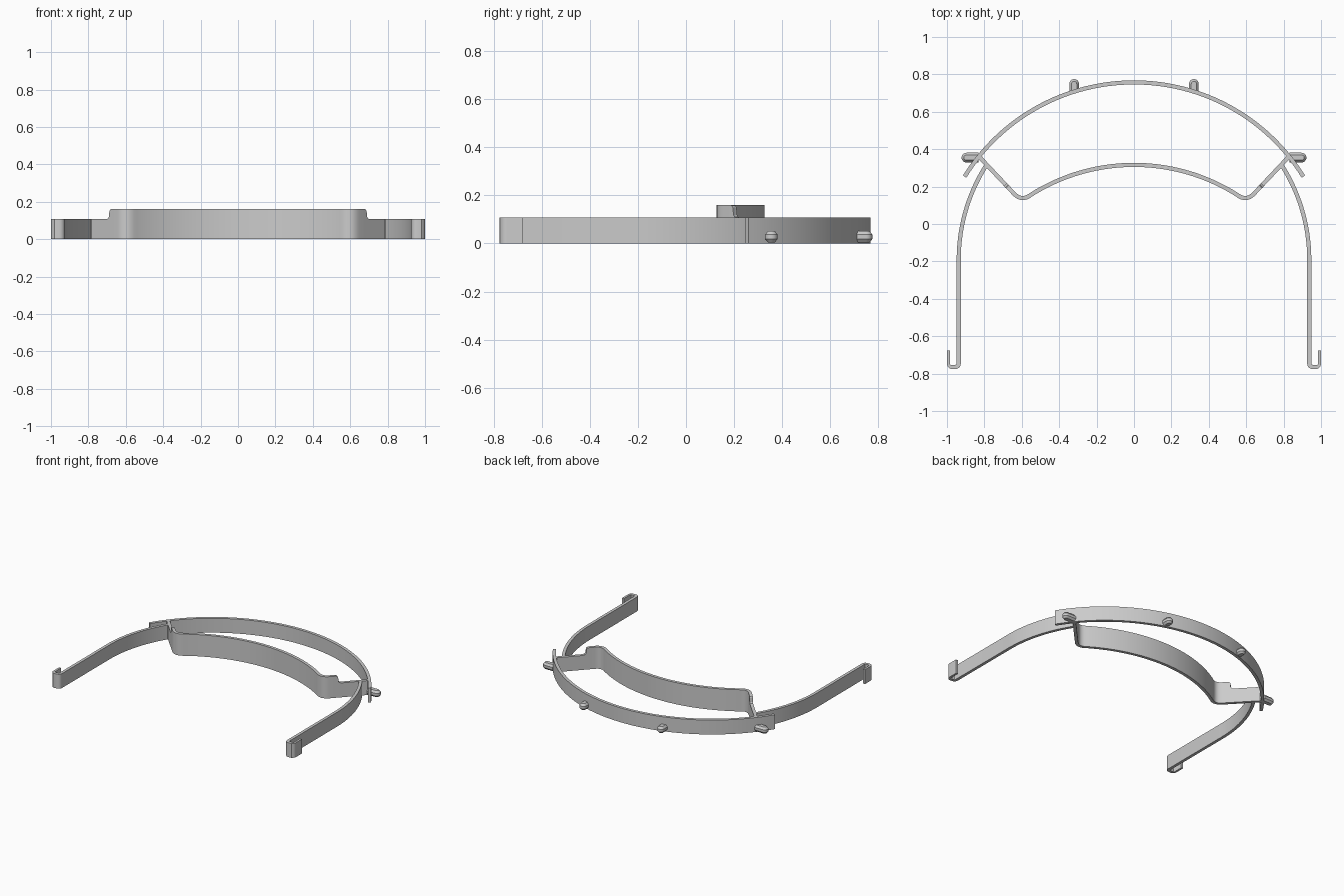
import bpy, bmesh, math
from mathutils import Vector

cube = bpy.data.objects.get("Cube")
if cube:
    bpy.data.objects.remove(cube)

THICK, HEIGHT, TALL = 0.022, 0.107, 0.161

grey = bpy.data.materials.new("light grey plastic")
grey.use_nodes = True
grey.diffuse_color = (0.6, 0.6, 0.6, 1)
grey.node_tree.nodes["Principled BSDF"].inputs["Base Color"].default_value = (0.6, 0.6, 0.6, 1)


def finish(name, bm):
    bmesh.ops.recalc_face_normals(bm, faces=bm.faces)
    mesh = bpy.data.meshes.new(name)
    bm.to_mesh(mesh)
    bm.free()
    mesh.materials.append(grey)
    ob = bpy.data.objects.new(name, mesh)
    bpy.context.collection.objects.link(ob)
    bpy.ops.object.select_all(action='DESELECT')
    ob.select_set(True)
    bpy.context.view_layer.objects.active = ob
    bpy.ops.object.shade_smooth_by_angle(angle=math.radians(30))
    return ob


def loft(name, rings):
    """Skin a list of closed rings and cap both ends."""
    bm = bmesh.new()
    rows = [[bm.verts.new(p) for p in ring] for ring in rings]
    n = len(rows[0])
    for a, b in zip(rows, rows[1:]):
        for i in range(n):
            bm.faces.new((a[i], a[(i + 1) % n], b[(i + 1) % n], b[i]))
    bm.faces.new(rows[0])
    bm.faces.new(rows[-1])
    return finish(name, bm)


def ribbon(name, path, top=lambda p: HEIGHT, thick=lambda i: THICK):
    """Upright strip following a plan path, with mitred corners."""
    rings = []
    for i, p in enumerate(path):
        d1 = (p - path[i - 1]).normalized() if i else None
        d2 = (path[i + 1] - p).normalized() if i < len(path) - 1 else None
        d1, d2 = d1 or d2, d2 or d1
        t = (d1 + d2).normalized()
        off = Vector((-t.y, t.x)) * thick(i) / 2 / max(t.dot(d1), 0.5)
        a, b, h = p + off, p - off, top(p)
        rings.append([(a.x, a.y, 0), (b.x, b.y, 0), (b.x, b.y, h), (a.x, a.y, h)])
    return loft(name, rings)


def arc(cx, cy, r, a0, a1, n):
    return [Vector((cx + r * math.cos(a0 + (a1 - a0) * i / n),
                    cy + r * math.sin(a0 + (a1 - a0) * i / n))) for i in range(n + 1)]


def bend(a, corner, b, n=8):
    """Rounded corner from a to b."""
    return [a * (1 - t) ** 2 + corner * 2 * t * (1 - t) + b * t * t
            for t in (i / n for i in range(n + 1))]


def flip(path, s):
    return [Vector((p.x * s, p.y)) for p in path]


def gusset(name, corner, d1, d2, size, s):
    """Concave web that softens the joint between two strips."""
    a, b = corner + d1.normalized() * size, corner + d2.normalized() * size
    mid = corner + (d1.normalized() + d2.normalized()) * 0.008
    outline = flip([corner] + bend(a, mid, b, 6), s)
    loft(name, [[(p.x, p.y, z) for p in outline] for z in (0, HEIGHT)])


def peg(name, base, direction, length):
    """Round-nosed peg with chamfered top and bottom."""
    d = Vector(direction)
    side = Vector((-d.y, d.x))
    rings = []
    for z, r in ((0.004, 0.014), (0.018, 0.026), (0.037, 0.026), (0.052, 0.014)):
        outline = [base + side * r]
        for i in range(13):
            a = math.pi * i / 12
            outline.append(base + d * (length - 0.026 + r * math.sin(a)) + side * r * math.cos(a))
        outline.append(base - side * r)
        rings.append([(p.x, p.y, z) for p in outline])
    loft(name, rings)


# Front visor arc
end = math.atan2(0.562, 0.905)
ribbon("visor_arc", arc(0, -0.309, 1.066, end, math.pi - end, 64))

# Forehead band with its two slanted struts, raised in the middle
CY, R = -0.714, 1.03
half = math.asin(0.55 / R)
brow = arc(0, CY, R, math.pi / 2, math.pi / 2 - half, 20)
corner, joint = Vector((0.60, 0.118)), Vector((0.83, 0.362))
slope = (joint - corner).normalized()
side = brow[:-1] + bend(brow[-1], corner, corner + slope * 0.06)
for x in (0.668, 0.676, 0.680, 0.682, 0.687, 0.697, 0.83):
    side.append(corner + slope * ((x - corner.x) / slope.x))


def band_top(p):
    x = abs(p.x)
    for limit, h in ((0.670, TALL), (0.678, TALL - 0.004), (0.681, TALL - 0.012),
                     (0.684, HEIGHT + 0.012), (0.690, HEIGHT + 0.003)):
        if x < limit:
            return h
    return HEIGHT


ribbon("forehead_band", flip(side[:0:-1], -1) + side, band_top)

# Side arms ending in small outward hooks
ARM_R, ARM_Y = 0.937, -0.19
arm = arc(0, ARM_Y, ARM_R, math.asin(0.51 / ARM_R), 0, 24)
low = -0.764
arm += bend(Vector((ARM_R, low + 0.02)), Vector((ARM_R, low)), Vector((ARM_R + 0.02, low)), 5)
bend_count = len(arm)
arm += bend(Vector((0.972, low)), Vector((0.992, low)), Vector((0.992, low + 0.02)), 5)
arm.append(Vector((0.992, -0.677)))
joint_arm = arm[0]
along_arm = arm[1] - arm[0]
along_visor = Vector((-0.63, 0.78))

for s, label in ((1, "left"), (-1, "right")):
    ribbon(label + "_arm", flip(arm, s),
           thick=lambda i: THICK if i < bend_count + 2 else 0.016)
    gusset(label + "_arm_inner_web", joint_arm, along_arm, -slope, 0.042, s)
    gusset(label + "_arm_outer_web", joint_arm, along_arm, slope, 0.034, s)
    gusset(label + "_strut_inner_web", joint, along_visor, -slope, 0.04, s)
    gusset(label + "_strut_outer_web", joint, -along_visor, -slope, 0.034, s)
    # Pegs that hold the visor sheet
    peg(label + "_side_peg", Vector((0.832 * s, 0.355)), (s, 0), 0.09)
    peg(label + "_front_peg", Vector((0.32 * s, 0.706)), (0, 1), 0.069)
